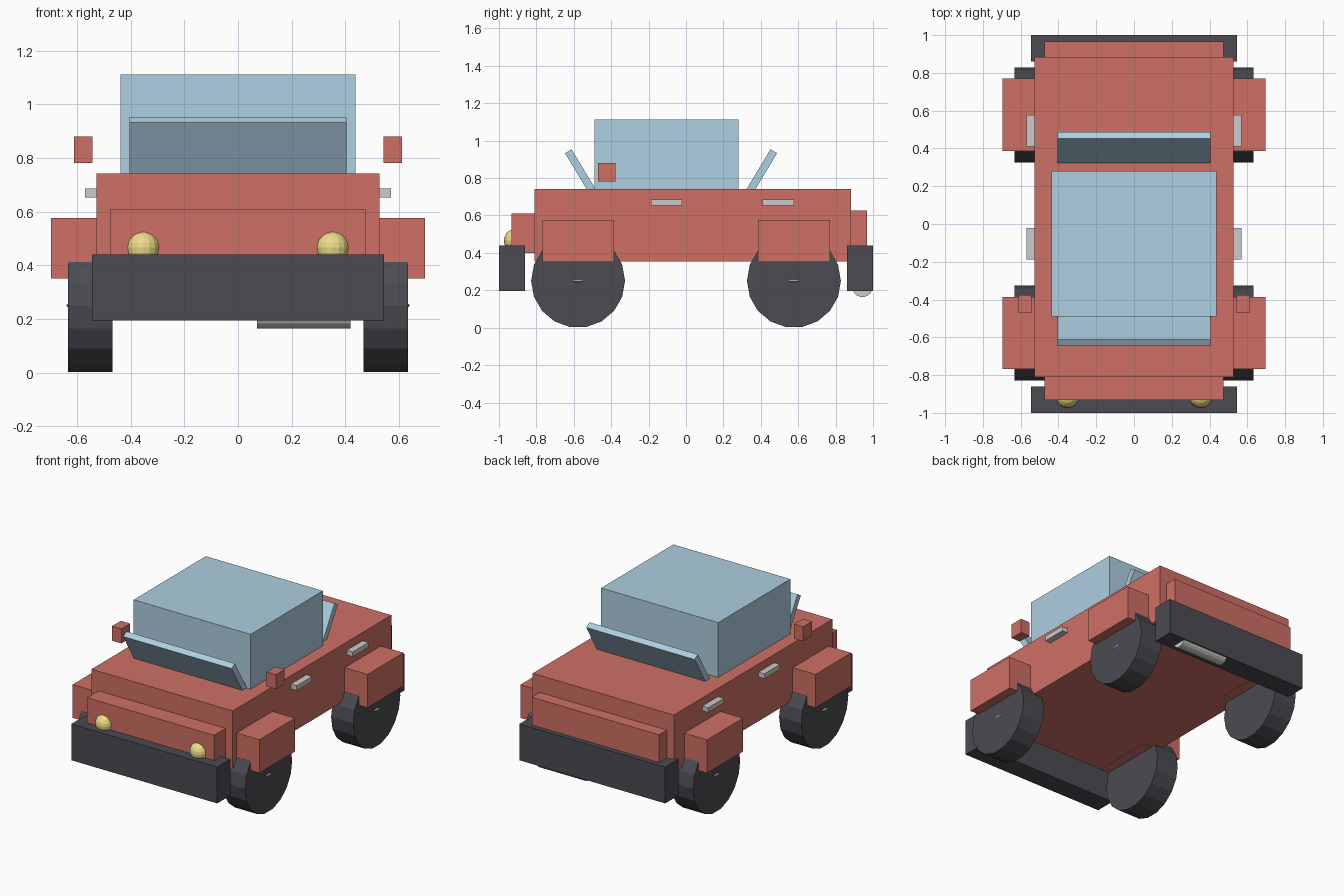
import bpy
from math import radians, pi

if "Cube" in bpy.data.objects:
    bpy.data.objects.remove(bpy.data.objects["Cube"])


def material(name, r, g, b):
    m = bpy.data.materials.new(name)
    m.diffuse_color = (r, g, b, 1)
    m.use_nodes = True
    m.node_tree.nodes["Principled BSDF"].inputs["Base Color"].default_value = m.diffuse_color
    return m


RED = material("red_paint", 0.62, 0.16, 0.13)
GLASS = material("blue_glass", 0.42, 0.62, 0.75)
DARK = material("dark_rubber", 0.07, 0.07, 0.085)
YELLOW = material("lamp_yellow", 0.85, 0.72, 0.25)


def finish(name, mat):
    ob = bpy.context.object
    ob.name = name
    if mat:
        ob.data.materials.append(mat)
    return ob


def box(name, x, y, z, mat=None):
    """Box from (min, max) ranges on each axis."""
    bpy.ops.mesh.primitive_cube_add(size=1, location=[sum(r) / 2 for r in (x, y, z)])
    ob = finish(name, mat)
    ob.scale = [r[1] - r[0] for r in (x, y, z)]
    return ob


def mirrored_box(name, x, y, z, mat=None):
    box("right_" + name, x, y, z, mat)
    box("left_" + name, (-x[1], -x[0]), y, z, mat)


def cylinder_x(name, radius, length, loc, mat=None):
    bpy.ops.mesh.primitive_cylinder_add(vertices=18, radius=radius, depth=length,
                                        location=loc, rotation=(0, pi / 2, 0))
    return finish(name, mat)


def ellipsoid(name, size, loc, mat=None):
    bpy.ops.mesh.primitive_uv_sphere_add(segments=16, ring_count=10, radius=1, location=loc)
    ob = finish(name, mat)
    ob.scale = size
    return ob


# Body shell with front and rear panels
box("body", (-.527, .527), (-.81, .883), (.355, .742), RED)
box("front_panel", (-.475, .475), (-.932, -.77), (.40, .61), RED)
box("rear_panel", (-.475, .475), (.84, .967), (.40, .627), RED)

# Cabin and tilted screens
box("cabin", (-.437, .437), (-.489, .281), (.73, 1.112), GLASS)
for name, y, tilt in (("windshield", -.552, 31), ("rear_screen", .392, -31)):
    ob = box(name, (-.405, .405), (y - .0205, y + .0205), (.665, .965), GLASS)
    ob.rotation_euler.x = radians(tilt)

# Bumpers
box("front_bumper", (-.545, .545), (-1, -.86), (.195, .44), DARK)
box("rear_bumper", (-.545, .545), (.86, 1), (.195, .44), DARK)

# Wheels, hubs, fenders and door handles
for end, wy, fy, hy in (("front", -.577, (-.768, -.386), (-.188, -.022)),
                        ("rear", .577, (.386, .77), (.41, .577))):
    for side, s in (("right", 1), ("left", -1)):
        cylinder_x(f"{side}_{end}_wheel", .251, .166, (s * .55, wy, .251), DARK)
        ellipsoid(f"{side}_{end}_hub", (.012, .034, .008), (s * .627, wy, .251))
    mirrored_box(end + "_fender", (.40, .697), fy, (.352, .577), RED)
    mirrored_box(end + "_handle", (.51, .57), hy, (.653, .686))

# Side mirrors
mirrored_box("mirror", (.543, .612), (-.47, -.376), (.782, .88), RED)

# Headlights
for side, s in (("right", 1), ("left", -1)):
    ellipsoid(side + "_headlight", (.062, .062, .062), (s * .353, -.912, .466), YELLOW)

# Exhaust pipe
cylinder_x("exhaust", .055, .35, (.245, .943, .219))
